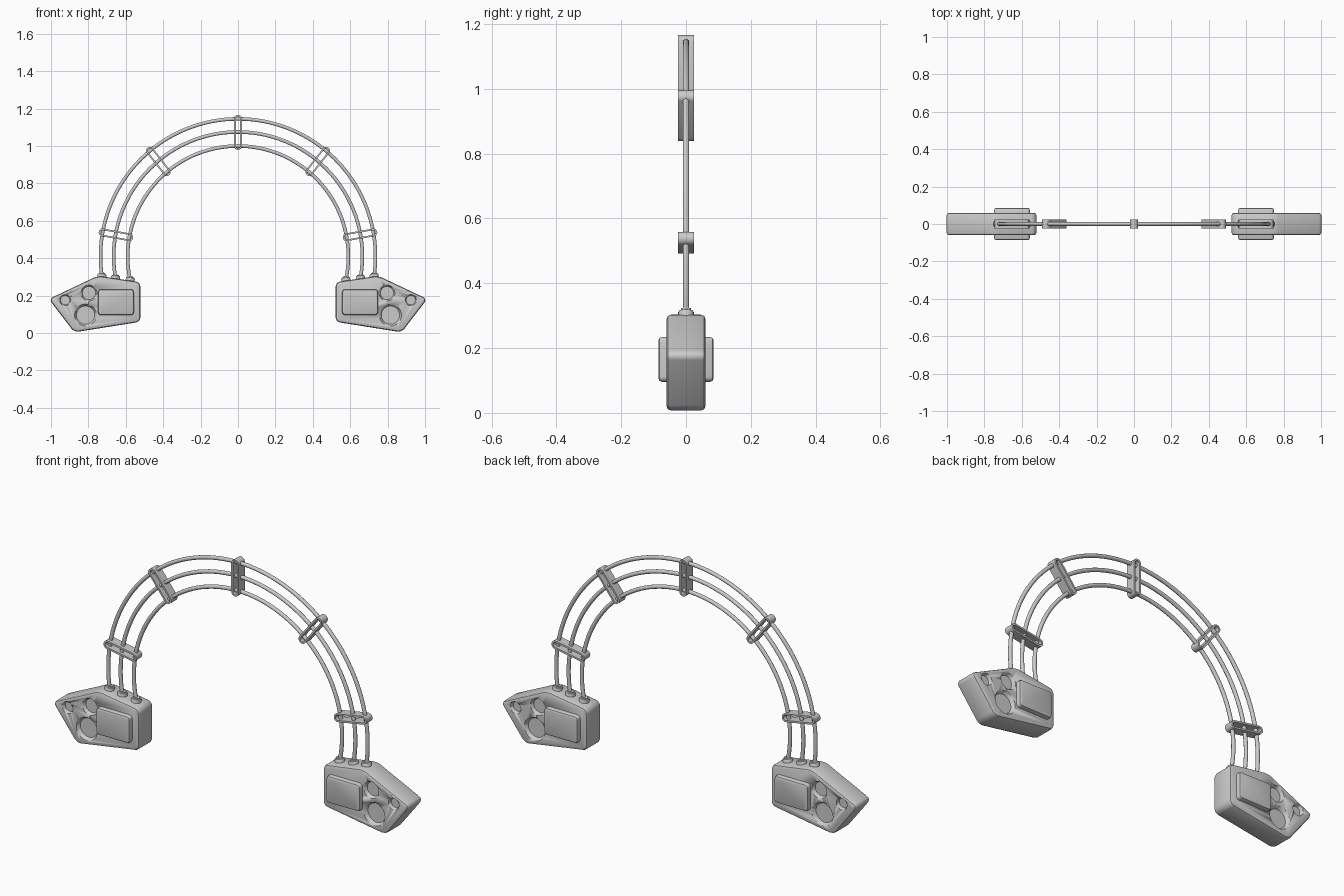
import bpy, bmesh, math
from mathutils import Matrix, Vector

if "Cube" in bpy.data.objects:
    bpy.data.objects.remove(bpy.data.objects["Cube"])

grey = bpy.data.materials.new("plain grey")
grey.use_nodes = True
grey.diffuse_color = (0.6, 0.6, 0.6, 1)
grey.node_tree.nodes["Principled BSDF"].inputs["Base Color"].default_value = (0.6, 0.6, 0.6, 1)

ARC_Z = 0.41                       # centre height of the arched cables
RADII = (0.59, 0.665, 0.735)       # inner, middle and outer cable
FEET = (0.285, 0.295, 0.305)       # height at which each cable enters its case


def finish(bm, name, angle=35):
    bmesh.ops.recalc_face_normals(bm, faces=bm.faces)
    mesh = bpy.data.meshes.new(name)
    bm.to_mesh(mesh)
    bm.free()
    mesh.materials.append(grey)
    obj = bpy.data.objects.new(name, mesh)
    bpy.context.collection.objects.link(obj)
    bpy.ops.object.select_all(action="DESELECT")
    obj.select_set(True)
    bpy.context.view_layer.objects.active = obj
    bpy.ops.object.shade_smooth_by_angle(angle=math.radians(angle))
    return obj


def slab(name, outline, depth, corner, rim):
    """Outline in x-z, extruded along y, with rounded corners and a bevelled rim."""
    bm = bmesh.new()
    face = bm.faces.new([bm.verts.new((x, -depth, z)) for x, z in outline])
    new = bmesh.ops.extrude_face_region(bm, geom=[face])["geom"]
    bmesh.ops.translate(bm, vec=(0, 2 * depth, 0),
                        verts=[v for v in new if isinstance(v, bmesh.types.BMVert)])
    bmesh.ops.recalc_face_normals(bm, faces=bm.faces)
    across = [e for e in bm.edges if abs(e.verts[0].co.y - e.verts[1].co.y) > depth]
    bmesh.ops.bevel(bm, geom=across, offset=corner, segments=5, profile=0.5, affect="EDGES")
    rims = [e for e in bm.edges if abs(e.verts[0].co.y - e.verts[1].co.y) < 1e-5]
    bmesh.ops.bevel(bm, geom=rims, offset=rim, segments=2, profile=0.5, affect="EDGES")
    return finish(bm, name, 30)


def dial_cutter(x, z, r, side):
    """Shallow tapered disc that sinks a round dial into a case face."""
    bm = bmesh.new()
    bmesh.ops.create_cone(bm, cap_ends=True, segments=40, radius1=r * 0.8, radius2=r * 1.08,
                          depth=0.03)
    turn = Matrix.Rotation(-side * math.pi / 2, 4, "X")
    bm.transform(Matrix.Translation((x, side * 0.057, z)) @ turn)
    return finish(bm, "dial_cutter")


def band(name, angle, tilt):
    """Hollow rounded strap that wraps the three cables."""
    bm = bmesh.new()
    low, high = RADII[0], RADII[-1]
    mid, half = (low + high) / 2, (high - low) / 2
    loops = []
    for r, w in ((0.021, -0.025), (0.021, 0.025), (0.012, 0.025), (0.012, -0.025)):
        loop = []
        for i in range(24):
            a = math.pi * (i % 12) / 11 - math.pi / 2 + (math.pi if i > 11 else 0)
            shift = half if i < 12 else -half
            loop.append(bm.verts.new((shift + r * math.cos(a), r * math.sin(a), w)))
        loops.append(loop)
    for k in range(4):
        a, b = loops[k], loops[(k + 1) % 4]
        for i in range(24):
            j = (i + 1) % 24
            bm.faces.new((a[i], a[j], b[j], b[i]))
    place = Vector((mid * math.cos(angle), 0, ARC_Z + mid * math.sin(angle)))
    stand = Matrix.Rotation(math.pi / 2, 4, "X")
    bm.transform(Matrix.Translation(place) @ Matrix.Rotation(-tilt, 4, "Y") @ stand)
    return finish(bm, name)


def collar(name, x, z, lean):
    """Stepped grommet where a cable enters its case."""
    bm = bmesh.new()
    profile = [(0, -0.02), (0.024, -0.02), (0.024, 0.006), (0.021, 0.011),
               (0.016, 0.013), (0.015, 0.018), (0, 0.018)]
    verts = [bm.verts.new((r, 0, h)) for r, h in profile]
    edges = [bm.edges.new(p) for p in zip(verts, verts[1:])]
    bmesh.ops.spin(bm, geom=verts + edges, cent=(0, 0, 0), axis=(0, 0, 1),
                   angle=math.tau, steps=24)
    bmesh.ops.remove_doubles(bm, verts=bm.verts, dist=1e-5)
    bm.transform(Matrix.Translation((x, 0, z)) @ Matrix.Rotation(lean, 4, "Y"))
    return finish(bm, name)


# Arched cables
for label, r, foot in zip(("inner", "middle", "outer"), RADII, FEET):
    start = math.asin((foot - 0.02 - ARC_Z) / r)
    curve = bpy.data.curves.new(label + "_cable", "CURVE")
    curve.dimensions = "3D"
    curve.bevel_depth = 0.01
    curve.bevel_resolution = 3
    curve.use_fill_caps = True
    line = curve.splines.new("POLY")
    steps = 72
    line.points.add(steps)
    for i, p in enumerate(line.points):
        a = start + (math.pi - 2 * start) * i / steps
        p.co = (r * math.cos(a), 0, ARC_Z + r * math.sin(a), 1)
    line.use_smooth = True
    curve.materials.append(grey)
    bpy.context.collection.objects.link(bpy.data.objects.new(label + "_cable", curve))

# Straps along the arch
band("top_band", math.pi / 2, math.pi / 2)
for label, deg, lean in (("upper", 50, 52), ("lower", 10, 10)):
    a, t = math.radians(deg), math.radians(lean)
    band("left_" + label + "_band", a, t)
    band("right_" + label + "_band", math.pi - a, math.pi - t)

# Cases with sunken dials, raised panels and cable collars
CASE = [(0.522, 0.06), (0.875, 0.004), (1.012, 0.182), (0.75, 0.306), (0.522, 0.272)]
PANEL = [(0.557, 0.096), (0.748, 0.096), (0.748, 0.234), (0.557, 0.234)]
DIALS = [(0.797, 0.214, 0.044), (0.924, 0.176, 0.031), (0.815, 0.096, 0.061)]

for side, s in (("left", 1), ("right", -1)):
    case = slab(side + "_case", [(s * x, z) for x, z in CASE], 0.06, 0.025, 0.013)
    for x, z, r in DIALS:
        for face in (-1, 1):
            cutter = dial_cutter(s * x, z, r, face)
            cut = case.modifiers.new("dial", "BOOLEAN")
            cut.object = cutter
            cut.solver = "EXACT"
            bpy.context.view_layer.objects.active = case
            bpy.ops.object.modifier_apply(modifier=cut.name)
            bpy.data.objects.remove(cutter)
    slab(side + "_panel", [(s * x, z) for x, z in PANEL], 0.085, 0.016, 0.01)
    for label, r, foot in zip(("inner", "middle", "outer"), RADII, FEET):
        x = math.sqrt(r * r - (foot - ARC_Z) ** 2)
        collar(side + "_" + label + "_collar", s * x, foot, -s * 0.14)
